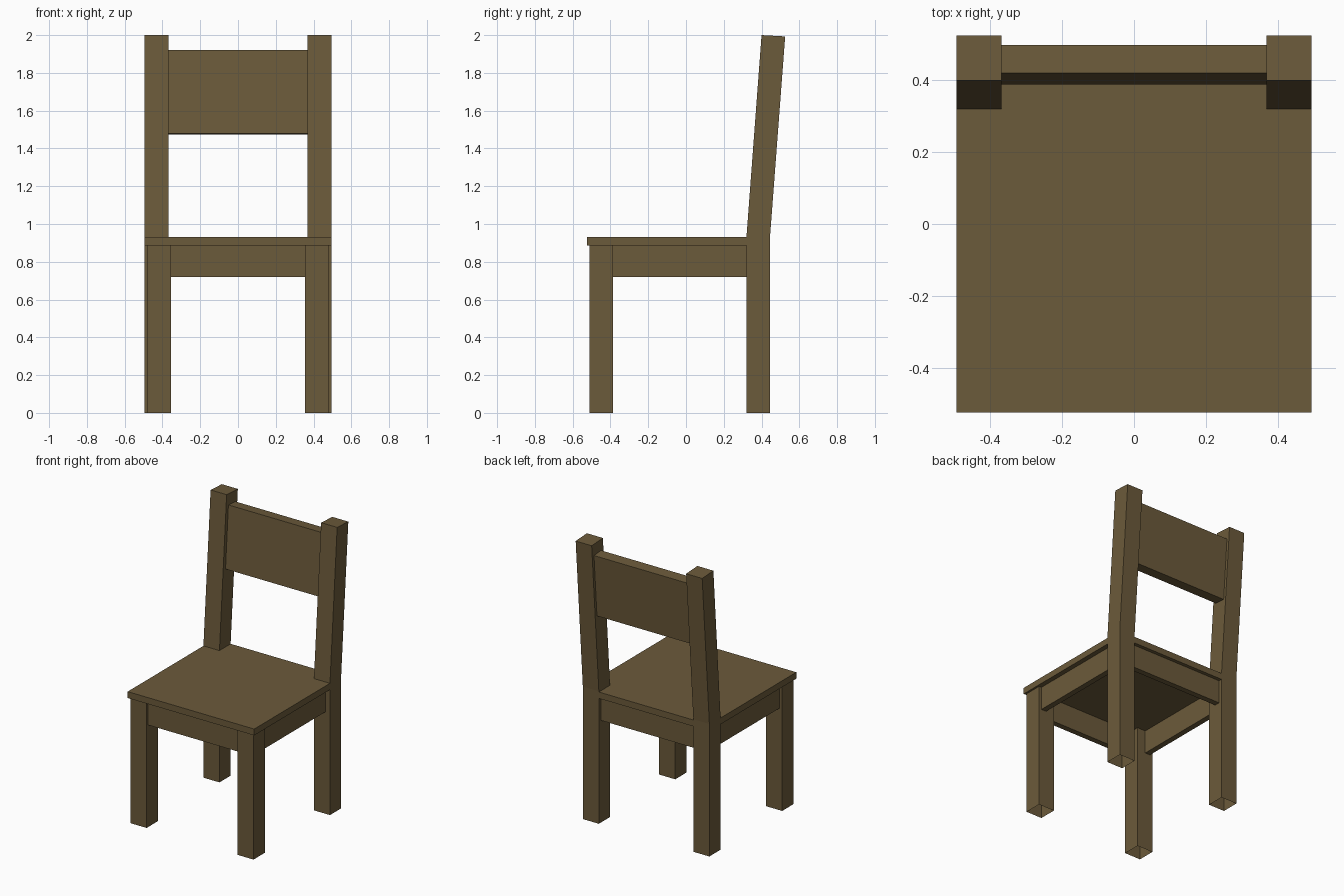
import bpy, bmesh
from mathutils import Vector

if "Cube" in bpy.data.objects:
    bpy.data.objects.remove(bpy.data.objects["Cube"])

wood = bpy.data.materials.new("brown wood")
wood.diffuse_color = (0.148, 0.103, 0.043, 1)
wood.use_nodes = True
wood.node_tree.nodes["Principled BSDF"].inputs["Base Color"].default_value = wood.diffuse_color


def prism(name, outline, axis, lo, hi, open_bottom=False):
    """Extrude a 2D outline along x (outline = y,z) or z (outline = x,y)."""
    bm = bmesh.new()
    if axis == 'x':
        verts = [bm.verts.new((lo, a, b)) for a, b in outline]
        step = Vector((hi - lo, 0, 0))
    else:
        verts = [bm.verts.new((a, b, lo)) for a, b in outline]
        step = Vector((0, 0, hi - lo))
    face = bm.faces.new(verts)
    geom = bmesh.ops.extrude_face_region(bm, geom=[face], use_keep_orig=True)["geom"]
    bmesh.ops.translate(bm, vec=step, verts=[g for g in geom if isinstance(g, bmesh.types.BMVert)])
    bmesh.ops.recalc_face_normals(bm, faces=bm.faces[:])
    if open_bottom:
        floor = [f for f in bm.faces if all(v.co.z < 1e-4 for v in f.verts)]
        bmesh.ops.delete(bm, geom=floor, context='FACES')
    mesh = bpy.data.meshes.new(name)
    bm.to_mesh(mesh)
    bm.free()
    mesh.materials.append(wood)
    obj = bpy.data.objects.new(name, mesh)
    bpy.context.collection.objects.link(obj)
    return obj


def rect(a0, a1, b0, b1):
    return [(a0, b0), (a1, b0), (a1, b1), (a0, b1)]


def mirror_x(obj):
    mod = obj.modifiers.new("mirror", 'MIRROR')
    mod.use_mirror_merge = False


SEAT_LO, SEAT_HI = 0.885, 0.93
APRON_LO = 0.72

# Front legs, hollow at the floor
mirror_x(prism("front_leg", rect(-0.512, -0.387, 0, SEAT_LO), 'x', 0.355, 0.48, True))

# Rear legs that lean back above the seat
post = [(0.32, 0), (0.445, 0), (0.445, 0.935), (0.525, 1.993), (0.40, 2.0), (0.32, SEAT_HI)]
mirror_x(prism("rear_leg", post, 'x', 0.369, 0.494, True))

# Seat board, notched around the rear legs
half = [(0.494, -0.525), (0.494, 0.32), (0.369, 0.32), (0.369, 0.445)]
prism("seat", half + [(-x, y) for x, y in reversed(half)], 'z', SEAT_LO, SEAT_HI)

# Aprons under the seat
prism("front_apron", rect(-0.495, -0.455, APRON_LO, SEAT_LO), 'x', -0.355, 0.355)
prism("rear_apron", rect(0.38, 0.42, APRON_LO, SEAT_LO), 'x', -0.369, 0.369)
mirror_x(prism("side_apron", rect(0.42, 0.46, -0.387, 0.32), 'z', APRON_LO, SEAT_LO))

# Leaning backrest panel
prism("backrest", [(0.388, 1.48), (0.466, 1.475), (0.499, 1.914), (0.42, 1.92)], 'x', -0.369, 0.369)
